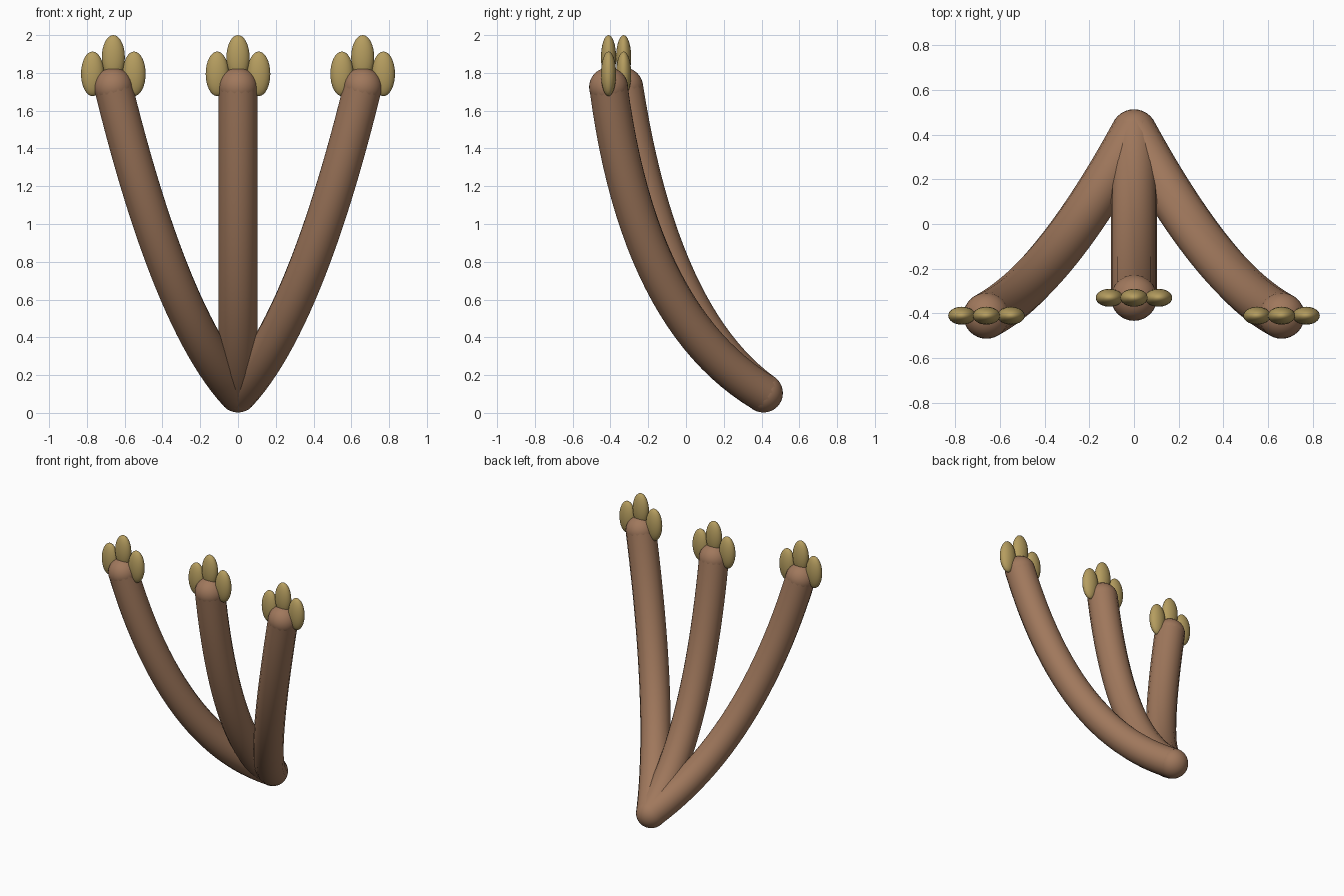
import bpy
from mathutils import Vector

if "Cube" in bpy.data.objects:
    bpy.data.objects.remove(bpy.data.objects["Cube"])

R = 0.103  # limb radius


def material(name, rgb):
    m = bpy.data.materials.new(name)
    m.diffuse_color = (*rgb, 1)
    m.use_nodes = True
    m.node_tree.nodes["Principled BSDF"].inputs["Base Color"].default_value = m.diffuse_color
    return m


brown = material("brown skin", (0.352, 0.188, 0.108))
horn = material("tan claw", (0.462, 0.337, 0.115))


def ellipsoid(name, loc, radii, mat):
    bpy.ops.mesh.primitive_uv_sphere_add(segments=32, ring_count=16, location=loc)
    ob = bpy.context.object
    ob.name = name
    ob.scale = radii
    ob.data.materials.append(mat)
    bpy.ops.object.shade_smooth()
    return ob


def limb(name, start, bend, end):
    """Round tube along one smooth bend."""
    a, b, c = Vector(start), Vector(bend), Vector(end)
    cu = bpy.data.curves.new(name, 'CURVE')
    cu.dimensions = '3D'
    cu.bevel_depth = R
    cu.bevel_resolution = 6
    cu.resolution_u = 24
    cu.use_fill_caps = True
    sp = cu.splines.new('BEZIER')
    sp.bezier_points.add(1)
    h1, h2 = a.lerp(b, 2 / 3), c.lerp(b, 2 / 3)
    for p, co, left, right in zip(sp.bezier_points, (a, c),
                                  (2 * a - h1, h2), (h1, 2 * c - h2)):
        p.handle_left_type = p.handle_right_type = 'FREE'
        p.co, p.handle_left, p.handle_right = co, left, right
    cu.materials.append(brown)
    ob = bpy.data.objects.new(name, cu)
    bpy.context.collection.objects.link(ob)
    bpy.ops.object.select_all(action='DESELECT')
    ob.select_set(True)
    bpy.context.view_layer.objects.active = ob
    bpy.ops.object.convert(target='MESH')
    bpy.ops.object.shade_smooth_by_angle()


# Rounded joint where the three limbs meet
base = (0, 0.41, 0.105)
ellipsoid("base_joint", base, (R, R, R), brown)

# Three limbs, each with a round tip and three claws
for side, x, bend_x, bend_y, tip_y in (("left", -0.66, -0.36, -0.25, -0.41),
                                       ("middle", 0, 0, -0.14, -0.33),
                                       ("right", 0.66, 0.36, -0.25, -0.41)):
    tip = (x, tip_y, 1.725)
    limb(side + "_limb", base, (bend_x, bend_y, 0.5), tip)
    ellipsoid(side + "_tip", tip, (R, R, R), brown)
    for label, dx, z in (("outer", -0.11, 1.795), ("centre", 0, 1.882), ("inner", 0.11, 1.795)):
        ellipsoid(f"{side}_{label}_claw", (x + dx, tip_y, z), (0.061, 0.04, 0.118), horn)
